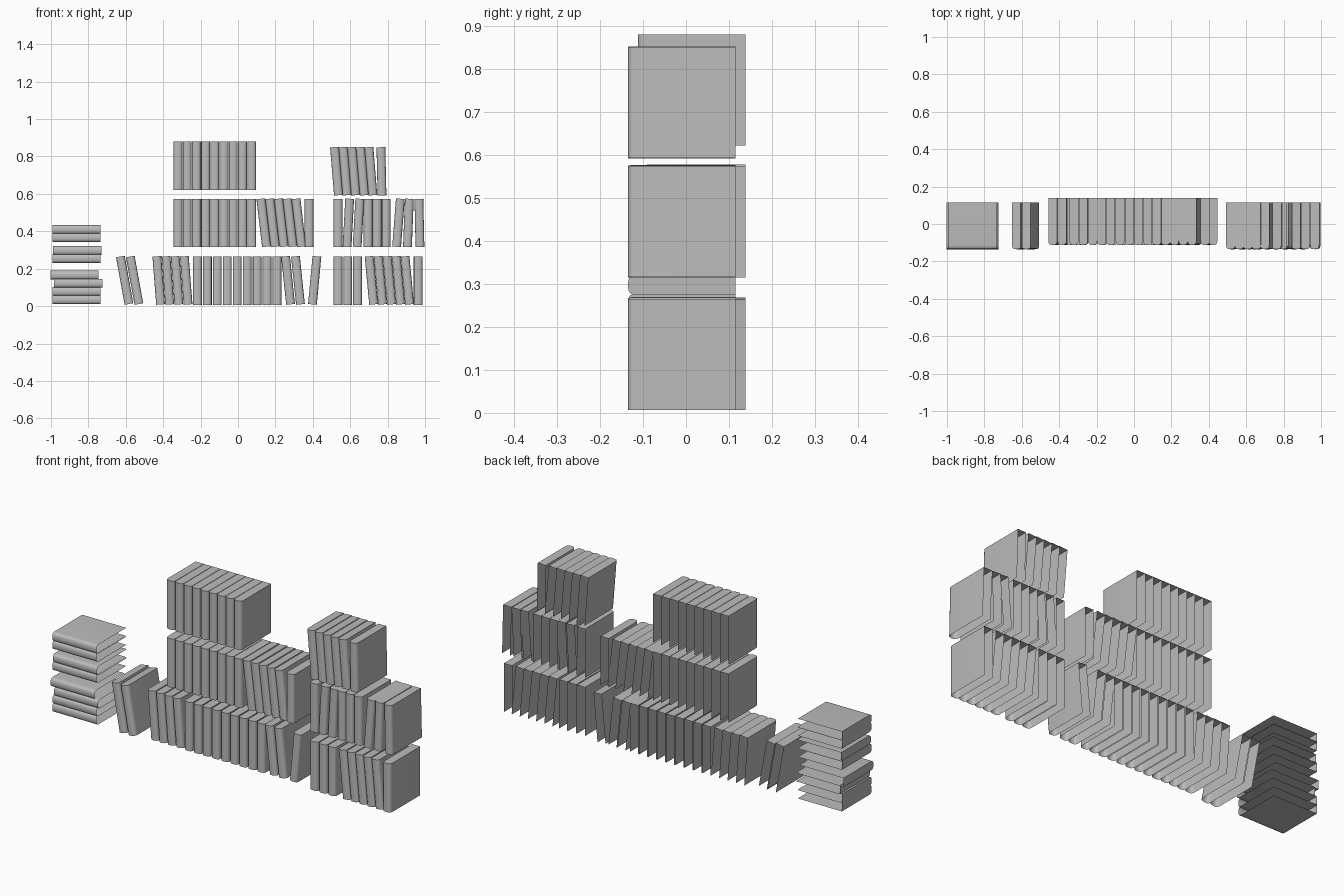
import bpy, bmesh, math

cube = bpy.data.objects.get("Cube")
if cube:
    bpy.data.objects.remove(cube, do_unlink=True)

WIDTH, DEPTH, HEIGHT = 0.047, 0.25, 0.258
ROUND = 0.022   # depth of the rounded spine

grey = bpy.data.materials.new("book grey")
grey.use_nodes = True
grey.diffuse_color = (0.5, 0.5, 0.5, 1)
grey.node_tree.nodes["Principled BSDF"].inputs["Base Color"].default_value = (0.5, 0.5, 0.5, 1)


def make_book_mesh():
    """Hollow book: two covers, rounded spine and a top; back and bottom are open."""
    profile = [(-WIDTH / 2, DEPTH / 2)]
    steps = 8
    for i in range(steps + 1):
        a = math.pi * i / steps
        c, s = math.cos(a), math.sin(a)
        x = -math.copysign(abs(c) ** 0.7, c) * WIDTH / 2
        profile.append((x, -DEPTH / 2 + ROUND * (1 - abs(s) ** 0.7)))
    profile.append((WIDTH / 2, DEPTH / 2))
    bm = bmesh.new()
    low = [bm.verts.new((x, y, 0)) for x, y in profile]
    high = [bm.verts.new((x, y, HEIGHT)) for x, y in profile]
    for i in range(len(profile) - 1):
        bm.faces.new((low[i], low[i + 1], high[i + 1], high[i]))
    bm.faces.new(high)
    mesh = bpy.data.meshes.new("book")
    bm.to_mesh(mesh)
    bm.free()
    mesh.materials.append(grey)
    return mesh


book_mesh = make_book_mesh()
books = []


def add_book(name, x, y, z, angle):
    book = bpy.data.objects.new(name, book_mesh)
    book.location = (x, y, z)
    book.rotation_euler = (0, angle, 0)
    bpy.context.collection.objects.link(book)
    books.append(book)


def add_run(name, y, z, x, pitch=0, count=1, lean=0):
    """Row of books; lean is the sideways shift of the top edge."""
    angle = math.asin(lean / HEIGHT)
    lift = abs(math.sin(angle)) * WIDTH / 2
    for i in range(count):
        add_book(name, x + pitch * i, y, z + lift, angle)


BACK, FRONT = 0.013, -0.01
LOW, MID = 0.007, 0.315

# Middle section, three shelves
for z in (MID, 0.621):
    add_run("middle_upright_book", BACK, z, -0.321, 0.0493, 9)
add_run("middle_leaning_book", BACK, MID, 0.152, 0.047, 5, -0.03)
add_run("middle_end_book", BACK, MID, 0.38)
add_run("lower_leaning_book", BACK, LOW, -0.414, 0.049, 4, -0.02)
add_run("lower_upright_book", BACK, LOW, -0.217, 0.0532, 9)
add_run("lower_slanted_book", BACK, LOW, 0.281, 0.053, 2, -0.027)
add_run("lower_end_book", BACK, LOW, 0.398, lean=0.024)

# Pair leaning beside the stack
add_run("leaning_pair_book", FRONT, LOW, -0.583, 0.053, 2, -0.046)

# Section on the +x side, three shelves
add_run("side_low_upright_book", FRONT, LOW, 0.535, 0.052, 3)
add_run("side_low_leaning_book", FRONT, LOW, 0.725, 0.048, 5, -0.024)
add_run("side_low_end_book", FRONT, LOW, 0.963)
add_run("side_mid_upright_book", FRONT, MID, 0.535)
add_run("side_mid_tilted_book", FRONT, MID, 0.583, 0.054, 2, 0.014)
add_run("side_mid_upright_book", FRONT, MID, 0.695, 0.0485, 3)
for x, lean in ((0.848, 0.02), (0.906, 0.01), (0.973, -0.006)):
    add_run("side_mid_loose_book", FRONT, MID, x, lean=lean)
add_run("side_top_leaning_book", FRONT, 0.591, 0.537, 0.046, 5, -0.021)
add_run("side_top_end_book", FRONT, 0.591, 0.77, lean=-0.006)

# Stack of books lying flat
for level, (z, shift) in enumerate(((0.034, 0), (0.078, 0), (0.122, 0.01), (0.166, -0.01),
                                    (0.254, 0), (0.297, 0.004), (0.366, 0), (0.409, 0))):
    add_book("flat_book", -0.735 + shift, FRONT, z, -math.pi / 2)

# Smooth spines, sharp covers
bpy.ops.object.select_all(action="DESELECT")
books[0].select_set(True)
bpy.context.view_layer.objects.active = books[0]
bpy.ops.object.shade_smooth_by_angle(angle=math.radians(50))
